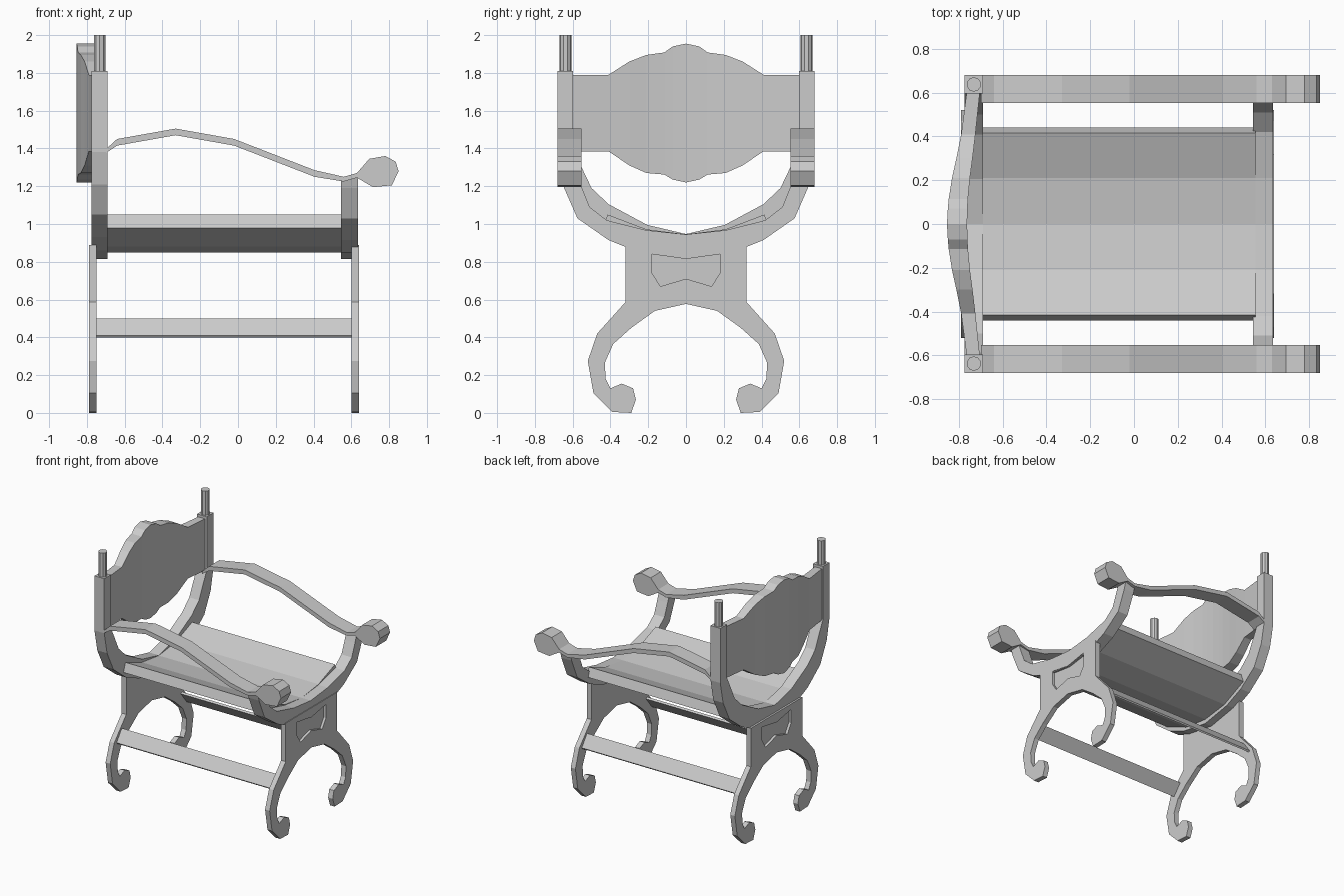
import bpy, bmesh, math
from mathutils import Vector

if "Cube" in bpy.data.objects:
    bpy.data.objects.remove(bpy.data.objects["Cube"])


def finish(name, bm):
    bmesh.ops.recalc_face_normals(bm, faces=bm.faces[:])
    me = bpy.data.meshes.new(name)
    bm.to_mesh(me)
    bm.free()
    ob = bpy.data.objects.new(name, me)
    bpy.context.collection.objects.link(ob)
    return ob


def extrude(name, pts, axis, a, b):
    """Extrude a closed outline along an axis: (y,z) along x or (x,z) along y."""
    bm = bmesh.new()
    co = (lambda p: (a, p[0], p[1])) if axis == 'x' else (lambda p: (p[0], a, p[1]))
    face = bm.faces.new([bm.verts.new(co(p)) for p in pts])
    new = bmesh.ops.extrude_face_region(bm, geom=[face])['geom']
    step = Vector((b - a, 0, 0)) if axis == 'x' else Vector((0, b - a, 0))
    for v in new:
        if isinstance(v, bmesh.types.BMVert):
            v.co += step
    return finish(name, bm)


def mirror(half):
    """Complete a half outline (starts and ends on y = 0)."""
    return half + [(-y, z) for y, z in reversed(half[1:-1])]


# Leg frames with scrolled feet and a bow-tie recess on the outside
leg = mirror([(0, 0.577), (0.165, 0.54), (0.29, 0.45), (0.385, 0.365), (0.43, 0.265),
              (0.425, 0.18), (0.40, 0.13), (0.34, 0.155), (0.28, 0.13), (0.265, 0.07),
              (0.29, 0), (0.39, 0.005), (0.49, 0.105), (0.52, 0.275), (0.47, 0.42),
              (0.32, 0.587), (0.32, 0.89), (0, 0.89)])
bowtie = mirror([(0, 0.71), (0.135, 0.67), (0.18, 0.74), (0.18, 0.847), (0, 0.815)])
for name, a, b, c, d in (("front_leg_frame", 0.60, 0.64, 0.62, 0.7),
                         ("rear_leg_frame", -0.79, -0.75, -0.85, -0.77)):
    frame = extrude(name, leg, 'x', a, b)
    cutter = extrude("recess_cutter", bowtie, 'x', c, d)
    cutter.hide_render = True
    mod = frame.modifiers.new("recess", 'BOOLEAN')
    mod.operation, mod.object, mod.solver = 'DIFFERENCE', cutter, 'EXACT'
    bpy.context.view_layer.objects.active = frame
    bpy.ops.object.modifier_apply(modifier=mod.name)
    bpy.data.objects.remove(cutter)

# U-shaped front support under the armrests
front_u = mirror([(0, 0.815), (0.25, 0.85), (0.41, 0.915), (0.575, 1.03), (0.645, 1.19),
                  (0.66, 1.245), (0.57, 1.245), (0.55, 1.19), (0.51, 1.09), (0.42, 1.02),
                  (0.21, 0.967), (0, 0.945)])
extrude("front_support", front_u, 'x', 0.545, 0.635)

# U-shaped rear support rising into the back posts
rear_u = mirror([(0, 0.815), (0.25, 0.86), (0.41, 0.93), (0.565, 1.05), (0.645, 1.21),
                 (0.68, 1.38), (0.68, 1.81), (0.597, 1.81), (0.597, 1.39), (0.555, 1.305),
                 (0.50, 1.19), (0.41, 1.105), (0.205, 0.995), (0, 0.947)])
extrude("rear_support", rear_u, 'x', -0.775, -0.69)

# Sagging seat
seat = mirror([(0, 0.85), (0.22, 0.88), (0.44, 0.98), (0.415, 1.05), (0.21, 0.972), (0, 0.945)])
extrude("seat", seat, 'x', -0.70, 0.555)

# Curved back panel: y, bottom z, top z, rear x, front x
half = [(0, 1.22, 1.955, -0.855, -0.763), (0.07, 1.235, 1.94, -0.851, -0.761),
        (0.115, 1.262, 1.908, -0.847, -0.759), (0.21, 1.27, 1.895, -0.832, -0.75),
        (0.30, 1.31, 1.86, -0.812, -0.738), (0.41, 1.385, 1.79, -0.79, -0.725),
        (0.60, 1.385, 1.79, -0.765, -0.705)]
rows = [(-r[0],) + r[1:] for r in reversed(half[1:])] + half
bm = bmesh.new()
rings = [[bm.verts.new(p) for p in ((xr, y, lo), (xf, y, lo), (xf, y, hi), (xr, y, hi))]
         for y, lo, hi, xr, xf in rows]
for r, s in zip(rings, rings[1:]):
    for i in range(4):
        j = (i + 1) % 4
        bm.faces.new((r[i], r[j], s[j], s[i]))
bm.faces.new(rings[0])
bm.faces.new(rings[-1])
finish("back_panel", bm)

arm = [(-0.70, 1.395), (-0.64, 1.45), (-0.33, 1.505), (-0.02, 1.45), (0.405, 1.285),
       (0.56, 1.25), (0.63, 1.27), (0.695, 1.345), (0.78, 1.36), (0.835, 1.33),
       (0.85, 1.28), (0.815, 1.205), (0.715, 1.195), (0.63, 1.245), (0.56, 1.225),
       (0.405, 1.25), (-0.02, 1.415), (-0.33, 1.47), (-0.64, 1.415), (-0.70, 1.375)]
stretcher = [(0.432, 0.40), (0.44, 0.41), (0.375, 0.50), (0.36, 0.49)]
for side, s in (("left", -1), ("right", 1)):
    # Wavy armrest with knob end
    extrude(side + "_armrest", arm, 'y', s * 0.553, s * 0.68)
    # Slanted lower stretcher between the leg frames
    extrude(side + "_stretcher", [(s * y, z) for y, z in stretcher], 'x', -0.76, 0.61)
    # Post finial
    bpy.ops.mesh.primitive_cylinder_add(vertices=10, radius=0.033, depth=0.2,
                                        location=(-0.732, s * 0.638, 1.90))
    bpy.context.object.name = side + "_finial"
